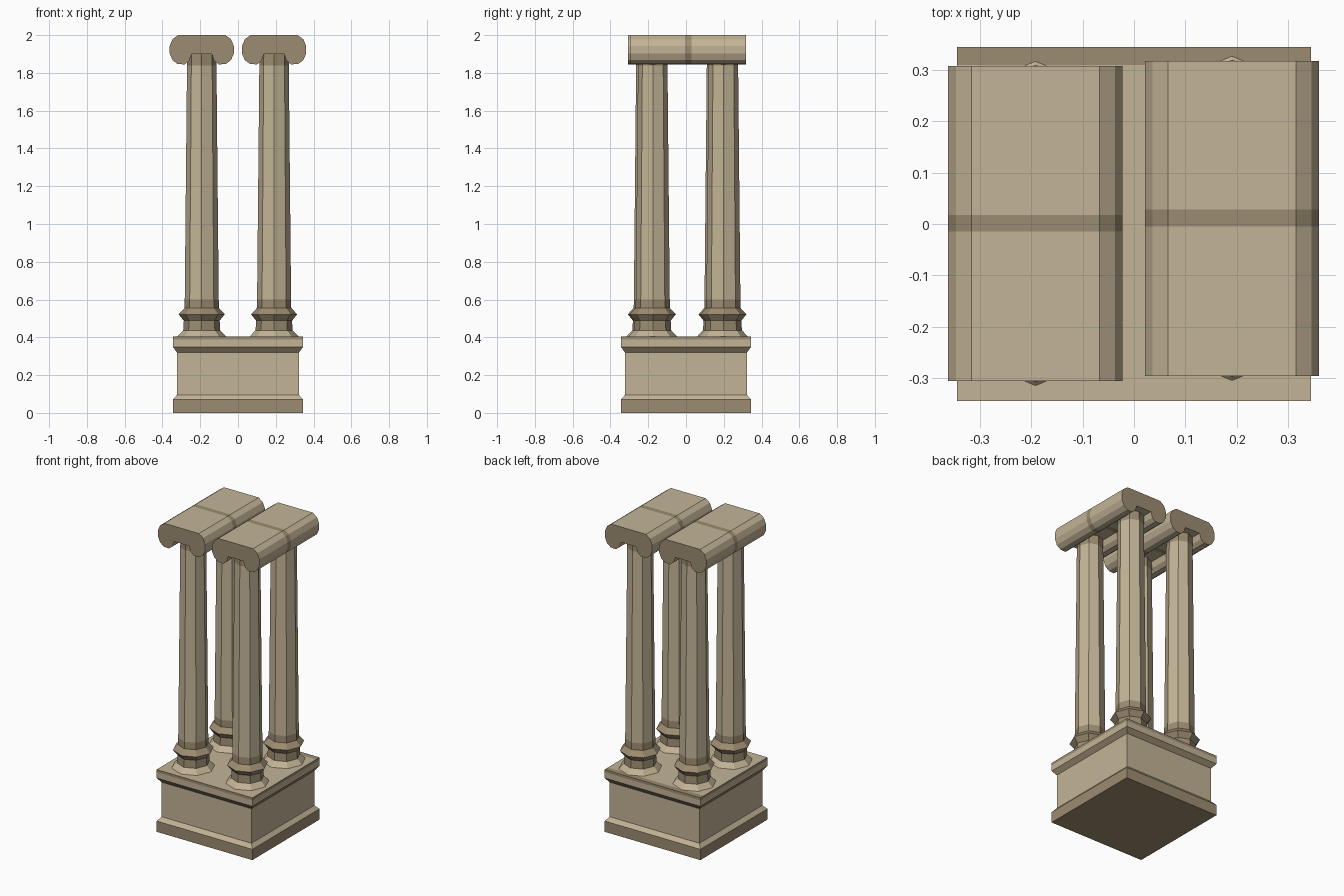
import bpy, bmesh, math

if "Cube" in bpy.data.objects:
    bpy.data.objects.remove(bpy.data.objects["Cube"])

def material(name, rgb):
    m = bpy.data.materials.new(name)
    m.diffuse_color = (*rgb, 1)
    m.use_nodes = True
    m.node_tree.nodes["Principled BSDF"].inputs["Base Color"].default_value = m.diffuse_color
    return m

MATS = [material("light_sandstone", (0.545, 0.455, 0.305)),
        material("weathered_sandstone", (0.335, 0.265, 0.165))]

def finish(bm, name):
    bmesh.ops.recalc_face_normals(bm, faces=bm.faces[:])
    me = bpy.data.meshes.new(name)
    bm.to_mesh(me)
    bm.free()
    for m in MATS:
        me.materials.append(m)
    ob = bpy.data.objects.new(name, me)
    bpy.context.collection.objects.link(ob)
    return ob

def loft(bm, rings, tones):
    """Bridge rings of points; one tone per band, plus first and last cap."""
    loops = [[bm.verts.new(p) for p in r] for r in rings]
    n = len(loops[0])
    bm.faces.new(loops[0]).material_index = tones[0]
    for a, b, t in zip(loops, loops[1:], tones[1:-1]):
        for i in range(n):
            j = (i + 1) % n
            bm.faces.new((a[i], a[j], b[j], b[i])).material_index = t
    bm.faces.new(loops[-1]).material_index = tones[-1]

def ring(n, r, z, x=0, y=0, turn=0):
    return [(x + r * math.cos(turn + math.tau * i / n),
             y + r * math.sin(turn + math.tau * i / n), z) for i in range(n)]

# Square plinth: dark foot and worn top rim
bm = bmesh.new()
profile = [(0.345, 0), (0.345, 0.07), (0.323, 0.095), (0.323, 0.32),
           (0.345, 0.35), (0.345, 0.388), (0.345, 0.405)]
loft(bm, [ring(4, h * math.sqrt(2), z, turn=math.pi / 4) for h, z in profile],
     [1, 1, 0, 0, 1, 0, 1, 0])
# Worn strip along the back of the plinth top
bmesh.ops.bisect_plane(bm, geom=bm.verts[:] + bm.edges[:] + bm.faces[:],
                       plane_co=(0, 0.31, 0), plane_no=(0, 1, 0))
for f in bm.faces:
    c = f.calc_center_median()
    if c.z > 0.404 and c.y > 0.31:
        f.material_index = 1
finish(bm, "plinth")

# Eight-sided columns with moulded bases
COLUMN = [(0.130, 0.404), (0.098, 0.437), (0.095, 0.488), (0.122, 0.522),
          (0.091, 0.555), (0.090, 0.60), (0.078, 1.84), (0.077, 1.905)]
def column(name, x, y):
    bm = bmesh.new()
    loft(bm, [ring(8, r, z, x, y) for r, z in COLUMN],
         [1, 0, 1, 1, 1, 1, 0, 1, 1])
    finish(bm, name)

# Scroll capitals spanning front to back, with a dark seam in the middle
HALF = [(0.125, 2.0), (0.155, 1.978), (0.170, 1.942), (0.170, 1.903),
        (0.155, 1.868), (0.128, 1.847), (0.090, 1.845), (0.066, 1.865),
        (0.054, 1.900)]
OUTLINE = HALF + [(-x, z) for x, z in reversed(HALF)]
def capital(name, x, y):
    bm = bmesh.new()
    ys = [y - 0.307, y - 0.016, y + 0.017, y + 0.307]
    loft(bm, [[(x + px, yy, z) for px, z in OUTLINE] for yy in ys],
         [1, 0, 1, 0, 1])
    finish(bm, name)

for side, x, shift in (("left", -0.192, 0.001), ("right", 0.191, 0.011)):
    capital(side + "_scroll_capital", x, shift)
    for end, y in (("front", -0.187), ("back", 0.187)):
        column(f"{side}_{end}_column", x, y + shift)
